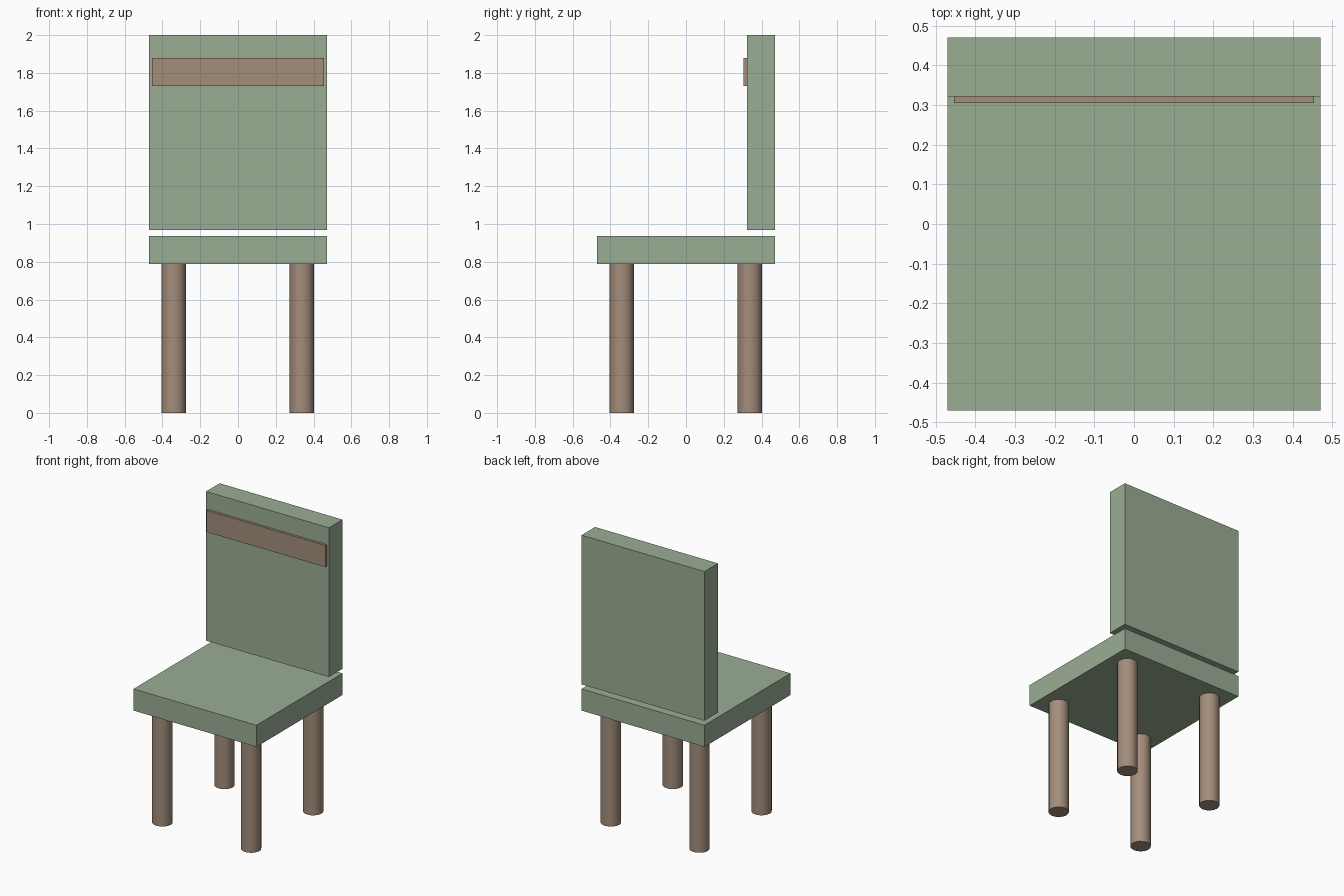
import bpy

if "Cube" in bpy.data.objects:
    bpy.data.objects.remove(bpy.data.objects["Cube"])


def material(name, rgb):
    # sRGB 0-255 to linear diffuse colour
    m = bpy.data.materials.new(name)
    lin = [(c / 255 / 12.92) if c < 10 else ((c / 255 + 0.055) / 1.055) ** 2.4 for c in rgb]
    m.diffuse_color = (*lin, 1)
    m.use_nodes = True
    m.node_tree.nodes["Principled BSDF"].inputs["Base Color"].default_value = m.diffuse_color
    return m


GREEN = material("sage green", (155, 174, 148))
BROWN = material("wood brown", (163, 141, 123))


def box(name, lo, hi, mat):
    bpy.ops.mesh.primitive_cube_add(size=1, location=[(a + b) / 2 for a, b in zip(lo, hi)])
    ob = bpy.context.object
    ob.name = name
    ob.scale = [b - a for a, b in zip(lo, hi)]
    bpy.ops.object.transform_apply(location=False, rotation=False, scale=True)
    ob.data.materials.append(mat)


# Seat, backrest and its front rail
box("seat", (-0.47, -0.47, 0.787), (0.47, 0.47, 0.937), GREEN)
box("backrest", (-0.47, 0.322, 0.968), (0.47, 0.47, 2.0), GREEN)
box("backrest_rail", (-0.454, 0.305, 1.73), (0.454, 0.322, 1.88), BROWN)

# Four round legs
for y, end in ((-0.34, "front"), (0.338, "back")):
    for x, side in ((-0.34, "left"), (0.338, "right")):
        bpy.ops.mesh.primitive_cylinder_add(vertices=16, radius=0.065, depth=0.787,
                                            location=(x, y, 0.3935))
        leg = bpy.context.object
        leg.name = f"{end}_{side}_leg"
        leg.data.materials.append(BROWN)
        bpy.ops.object.shade_smooth_by_angle()
